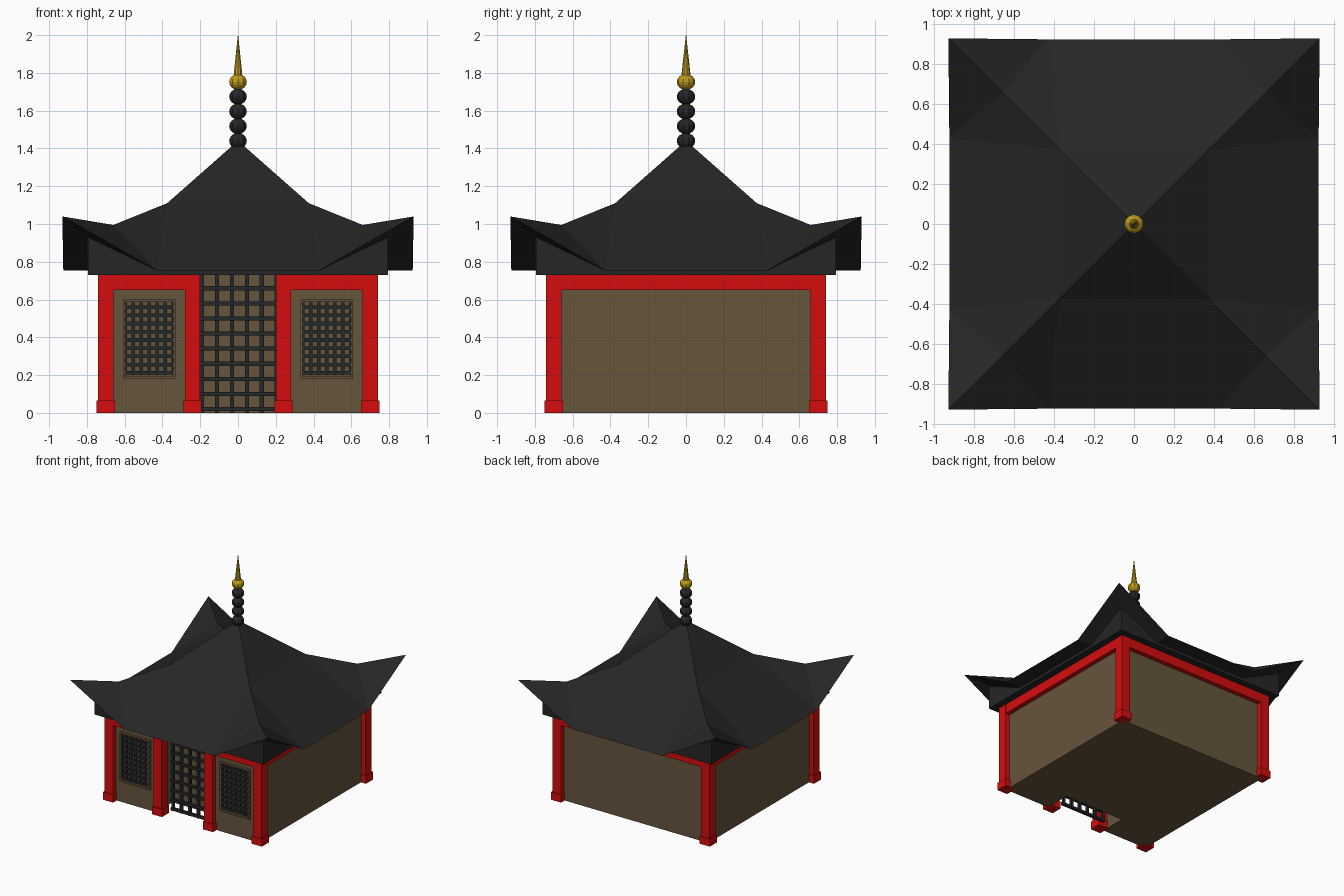
import bpy, bmesh, math
from mathutils import Matrix, Vector

if "Cube" in bpy.data.objects:
    bpy.data.objects.remove(bpy.data.objects["Cube"], do_unlink=True)


def material(name, rgb):
    m = bpy.data.materials.new(name)
    m.use_nodes = True
    m.diffuse_color = (*rgb, 1)
    m.node_tree.nodes["Principled BSDF"].inputs["Base Color"].default_value = (*rgb, 1)
    return m


RED = material("red_lacquer", (0.66, 0.004, 0.004))
WOOD = material("brown_wood", (0.135, 0.09, 0.046))
TILE = material("black_tile", (0.019, 0.019, 0.019))
IRON = material("dark_lattice", (0.018, 0.021, 0.023))
GOLD = material("gold", (0.5, 0.32, 0.012))


def finish(name, bm, mat):
    bmesh.ops.remove_doubles(bm, verts=bm.verts, dist=0.0005)
    bmesh.ops.recalc_face_normals(bm, faces=bm.faces)
    me = bpy.data.meshes.new(name)
    bm.to_mesh(me)
    bm.free()
    me.materials.append(mat)
    ob = bpy.data.objects.new(name, me)
    bpy.context.collection.objects.link(ob)
    return ob


def boxes(name, mat, spans):
    """One object made of boxes, each given as x0, x1, y0, y1, z0, z1."""
    bm = bmesh.new()
    for x0, x1, y0, y1, z0, z1 in spans:
        part = bmesh.ops.create_cube(bm, size=1)["verts"]
        size = Matrix.Diagonal((x1 - x0, y1 - y0, z1 - z0, 1))
        spot = Matrix.Translation(((x0 + x1) / 2, (y0 + y1) / 2, (z0 + z1) / 2))
        bmesh.ops.transform(bm, matrix=spot @ size, verts=part)
    bm_me = bpy.data.meshes.new(name)
    bm.to_mesh(bm_me)
    bm.free()
    bm_me.materials.append(mat)
    ob = bpy.data.objects.new(name, bm_me)
    bpy.context.collection.objects.link(ob)
    return ob


def four_sides(name, mat, sides):
    """Repeat the faces of the front side around the vertical axis."""
    bm = bmesh.new()
    for k in range(4):
        turn = Matrix.Rotation(k * math.pi / 2, 3, 'Z')
        for face in sides:
            bm.faces.new([bm.verts.new(turn @ Vector(p)) for p in face])
    return finish(name, bm, mat)


def flip(face):
    return [(-x, y, z) for x, y, z in face]


# Walls: floor plan with a door recess, extruded up to the soffit
W, TOP, DOOR, BACK = 0.70, 0.73, 0.28, -0.48
plan = [(-W, -W), (-DOOR, -W), (-DOOR, BACK), (DOOR, BACK),
        (DOOR, -W), (W, -W), (W, W), (-W, W)]
bm = bmesh.new()
base = bm.faces.new([bm.verts.new((x, y, 0)) for x, y in plan])
raised = bmesh.ops.extrude_face_region(bm, geom=[base])["geom"]
bmesh.ops.translate(bm, vec=(0, 0, TOP),
                    verts=[v for v in raised if isinstance(v, bmesh.types.BMVert)])
finish("walls", bm, WOOD)

# Posts with square plinths
centres = [(sx * 0.70, sy * 0.70) for sx in (-1, 1) for sy in (-1, 1)]
centres += [(-0.24, -0.70), (0.24, -0.70)]
for name, r, height in (("posts", 0.04, TOP), ("post_plinths", 0.048, 0.065)):
    boxes(name, RED, [(x - r, x + r, y - r, y + r, 0, height) for x, y in centres])

# Top beams, left open over the door
O, I, LOW = 0.738, 0.66, 0.65
boxes("top_beams", RED, [
    (-O, O, I, O, LOW, TOP), (-O, -I, -O, O, LOW, TOP), (I, O, -O, O, LOW, TOP),
    (-O, -0.2, -O, -I, LOW, TOP), (0.2, O, -O, -I, LOW, TOP)])

# Door lattice set back between the inner posts
b = 0.011
bars = []
for i in range(6):
    x = -0.19 + i * 0.079
    bars.append((x - b, x + b, -0.61, -0.59, 0, TOP))
for i in range(9):
    z = 0.02 + i * 0.08
    bars.append((-0.2, 0.216, -0.622, -0.6, z - b, z + b))
boxes("door_lattice", IRON, bars)

# Windows: raised frame and lattice on either side of the door
for side, cx in (("right", -0.47), ("left", 0.47)):
    x0, x1, z0, z1, t = cx - 0.14, cx + 0.14, 0.18, 0.60, 0.012
    y0, y1 = -0.72, -0.69
    boxes(side + "_window_frame", WOOD, [
        (x0, x0 + t, y0, y1, z0, z1), (x1 - t, x1, y0, y1, z0, z1),
        (x0 + t, x1 - t, y0, y1, z0, z0 + t), (x0 + t, x1 - t, y0, y1, z1 - t, z1)])
    r = 0.0095
    bars = []
    for i in range(7):
        x = cx + (i - 3) * 0.0425
        bars.append((x - r, x + r, -0.71, -0.695, 0.2, 0.585))
    for i in range(9):
        z = 0.212 + i * 0.0435
        bars.append((cx - 0.133, cx + 0.133, -0.715, -0.695, z - r, z + r))
    boxes(side + "_window_lattice", IRON, bars)

# Roof: curved hips with upswept corners, described for one side
cap, hip, bend = (0.035, -0.035, 1.41), (0.375, -0.375, 1.11), (0.66, -0.66, 0.995)
tip, eave, mid = (0.93, -0.93, 1.04), (0.43, -0.925, 0.755), (0, -0.375, 1.11)
half = [[mid, hip, eave], [hip, bend, eave], [bend, tip, eave]]
cap_l, hip_l, eave_l = flip([cap, hip, eave])
four_sides("roof", TILE, half + [flip(f) for f in half] + [
    [cap_l, cap, hip, mid, hip_l], [mid, eave, eave_l], [cap_l, cap, (0, 0, 1.41)]])

# Eave underside, skirt and soffit
s_top, s_mid, s_low = (0.795, -0.795, 0.93), (0.43, -0.795, 0.755), (0.795, -0.795, TOP)
top_l, mid_l, low_l = flip([s_top, s_mid, s_low])
corner = [tip, eave, s_mid, s_top]
four_sides("roof_underside", TILE, [
    corner, flip(corner), [eave, eave_l, mid_l, s_mid],
    [s_top, s_mid, mid_l, top_l, low_l, s_low], [s_low, low_l, (0, 0, TOP)]])


# Finial: stacked beads, gold ball and needle
def bead(name, mat, z, rz):
    bm = bmesh.new()
    bmesh.ops.create_uvsphere(bm, u_segments=10, v_segments=8, radius=1,
                              matrix=Matrix.Translation((0, 0, z)) @ Matrix.Diagonal((0.049, 0.049, rz, 1)))
    finish(name, bm, mat)


for i in range(4):
    bead("finial_bead_%d" % (i + 1), TILE, 1.44 + i * 0.078, 0.042)
bead("finial_ball", GOLD, 1.752, 0.042)

bm = bmesh.new()
bmesh.ops.create_cone(bm, cap_ends=True, segments=10, radius1=0.025, radius2=0.001,
                      depth=0.22, matrix=Matrix.Translation((0, 0, 1.89)))
finish("finial_needle", bm, GOLD)
